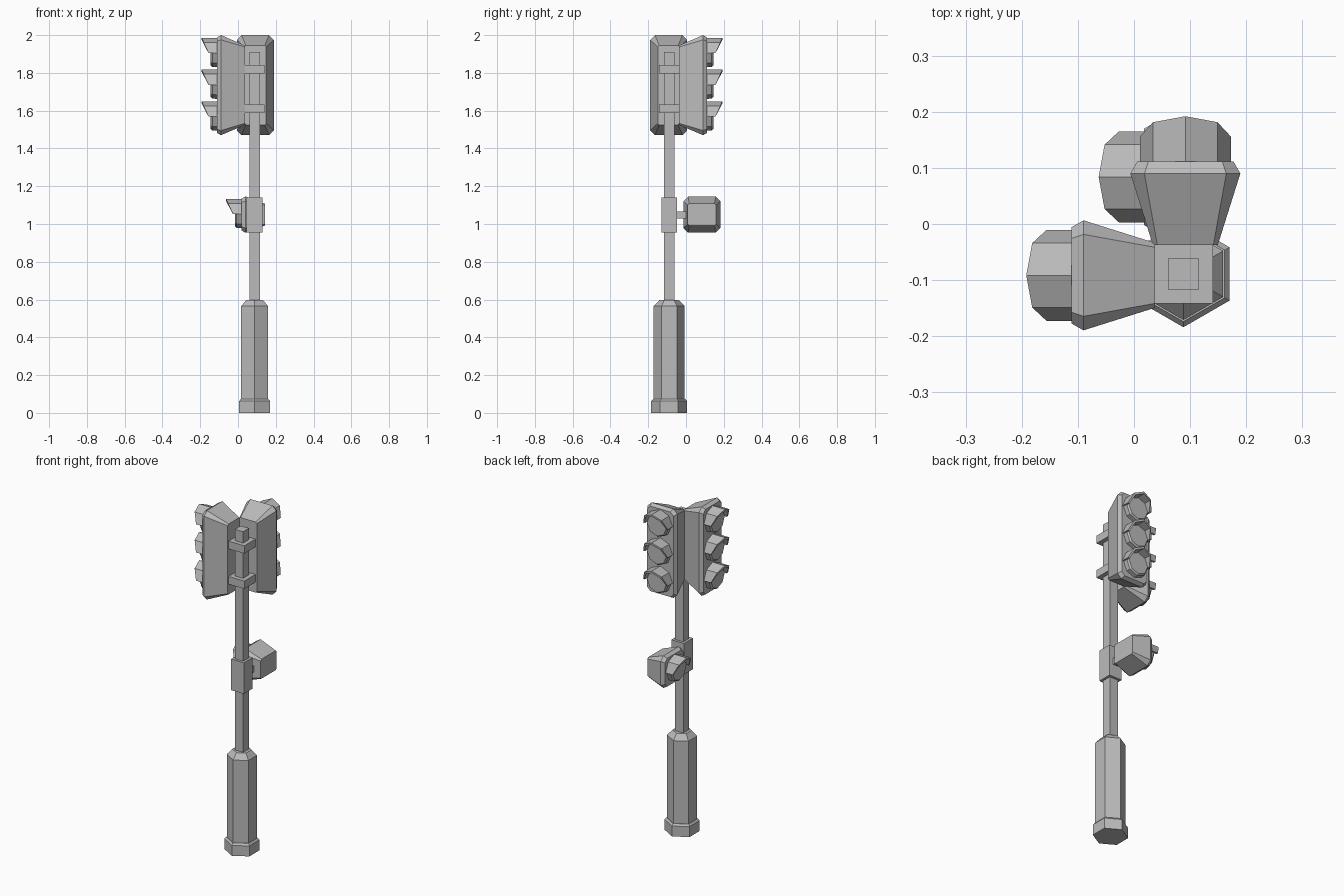
import bpy
import bmesh
from math import pi, cos, sin
from mathutils import Matrix, Vector

cube = bpy.data.objects.get("Cube")
if cube:
    bpy.data.objects.remove(cube, do_unlink=True)

grey = bpy.data.materials.new("plain grey")
grey.use_nodes = True
grey.diffuse_color = (0.5, 0.5, 0.5, 1)
grey.node_tree.nodes["Principled BSDF"].inputs["Base Color"].default_value = (0.5, 0.5, 0.5, 1)

PX, PY = 0.088, -0.089     # pole axis
EIGHTH = pi / 4


def loft(name, rings, matrix=Matrix(), closed=False):
    """Skin a row of rings; cap the ends, or join last to first if closed."""
    bm = bmesh.new()
    rows = [[bm.verts.new(p) for p in ring] for ring in rings]
    n = len(rows[0])
    pairs = list(zip(rows, rows[1:]))
    if closed:
        pairs.append((rows[-1], rows[0]))
    else:
        bm.faces.new(rows[0])
        bm.faces.new(rows[-1])
    for a, b in pairs:
        for i in range(n):
            j = (i + 1) % n
            bm.faces.new((a[i], a[j], b[j], b[i]))
    bmesh.ops.recalc_face_normals(bm, faces=bm.faces)
    mesh = bpy.data.meshes.new(name)
    bm.to_mesh(mesh)
    bm.free()
    mesh.materials.append(grey)
    obj = bpy.data.objects.new(name, mesh)
    obj.matrix_world = matrix
    bpy.context.collection.objects.link(obj)
    return obj


def box(name, centre, size):
    x, y, z = (s / 2 for s in size)
    rings = [[(-x, -y, h), (x, -y, h), (x, y, h), (-x, y, h)] for h in (-z, z)]
    return loft(name, rings, Matrix.Translation(centre))


def hexagon(r, z):
    return [(r * sin(i * pi / 3), r * cos(i * pi / 3), z) for i in range(6)]


def chamfered(w, h, c, y):
    """Upright rectangle with cut corners, half sizes w and h."""
    quarter = [(w, h - c), (w - c, h)]
    right = quarter + [(-x, z) for x, z in reversed(quarter)]
    return [(x, y, z) for x, z in right + [(-x, -z) for x, z in right]]


def octagon(r, y):
    return [(r * cos(i * EIGHTH), y, r * sin(i * EIGHTH)) for i in range(8)]


def visor(name, matrix):
    """Half-round hood whose front edge slopes forward to the top."""
    rows = []
    for i in range(5):
        c, s = cos(i * EIGHTH), sin(i * EIGHTH)
        front = 0.045 + 0.036 * s
        rows.append([(r * c, y, r * s) for r, y in
                     ((0.081, -0.005), (0.081, front), (0.069, front), (0.069, -0.005))])
    loft(name, rows, matrix)


def signal_head(name, matrix, w, h, back_w, back_h, depth, lamps):
    """Housing with its lip front at y = 0, facing local +y."""
    loft(name + "_housing", [chamfered(back_w, back_h, 0.008, -depth),
                             chamfered(w, h, 0.025, -0.021),
                             chamfered(w - 0.012, h - 0.012, 0.02, 0)], matrix)
    for i, z in enumerate(lamps):
        place = matrix @ Matrix.Translation((0, 0, z))
        loft(f"{name}_lens_{i + 1}", [octagon(0.074, -0.005), octagon(0.072, 0.025),
                                      octagon(0.064, 0.034)], place)
        visor(f"{name}_visor_{i + 1}", place)


# Hexagonal base and column
axis = Matrix.Translation((PX, PY, 0))
loft("base", [hexagon(0.095, 0), hexagon(0.095, 0.062), hexagon(0.085, 0.073)], axis)
loft("column", [hexagon(0.082, 0.06), hexagon(0.082, 0.565), hexagon(0.052, 0.597)], axis)

# Pole, brackets and arm
box("pole", (PX, PY, 1.25), (0.055, 0.055, 1.32))
box("lower_mount", (PX, PY, 1.047), (0.084, 0.084, 0.185))
box("side_arm", (PX, -0.015, 1.047), (0.036, 0.09, 0.036))
for label, z in (("lower", 1.61), ("upper", 1.82)):
    box(label + "_bracket", (PX, PY, z), (0.106, 0.106, 0.046))

# Two three-lamp heads at right angles, and the single-lamp side head
turn = Matrix.Rotation(pi / 2, 4, 'Z')
lamps = (0.169, 0.001, -0.167)
main = dict(w=0.098, h=0.265, back_w=0.058, back_h=0.21, depth=0.148, lamps=lamps)
signal_head("back_head", Matrix.Translation((0.0915, 0.111, 1.735)), **main)
signal_head("right_head", Matrix.Translation((-0.111, -0.0915, 1.735)) @ turn, **main)
signal_head("side_head", Matrix.Translation((0.018, 0.084, 1.05)) @ turn,
            w=0.098, h=0.096, back_w=0.075, back_h=0.058, depth=0.125, lamps=(0.002,))
